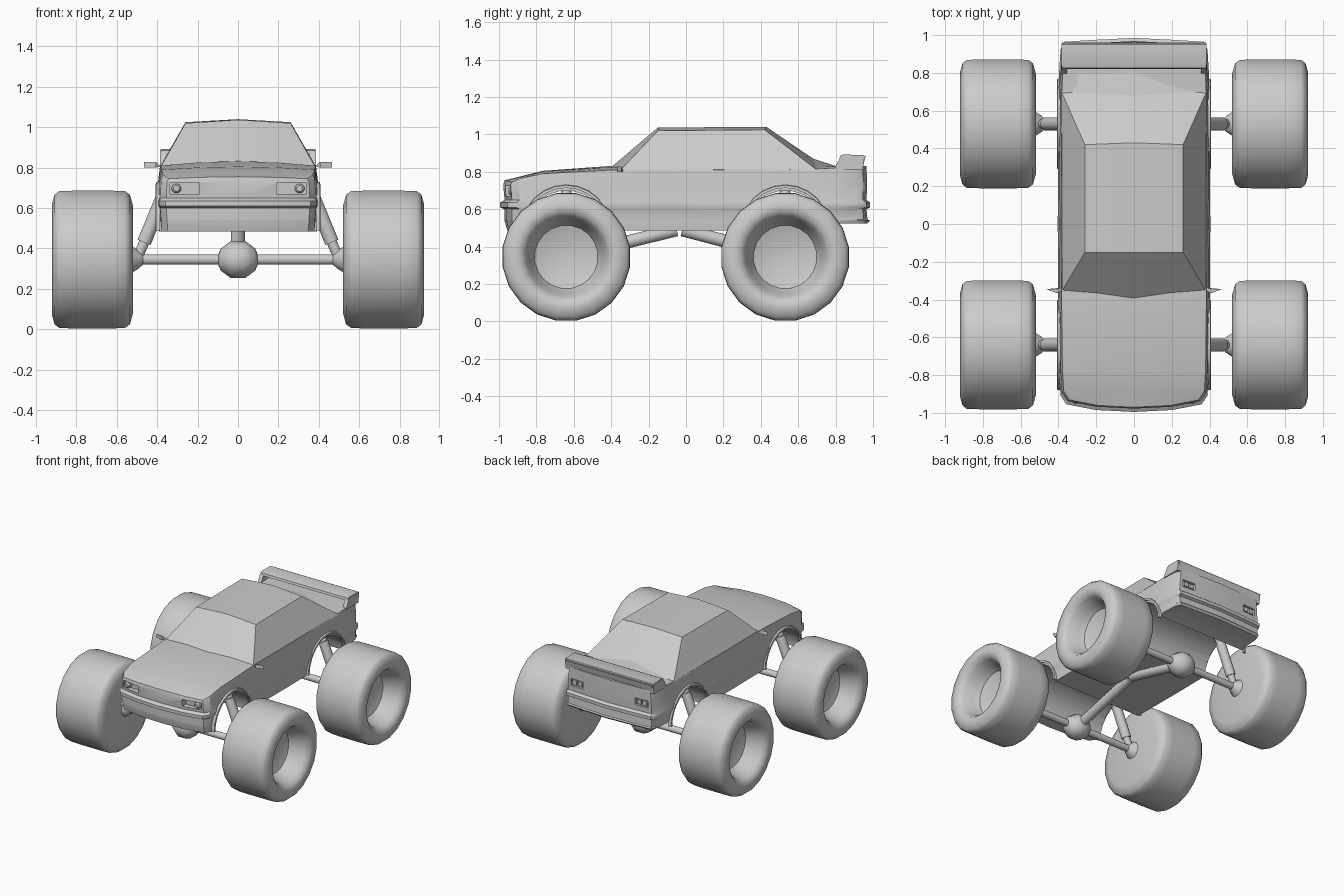
import bpy, bmesh, math
from mathutils import Vector

if "Cube" in bpy.data.objects:
    bpy.data.objects.remove(bpy.data.objects["Cube"])

def smooth(ob, angle):
    bpy.ops.object.select_all(action='DESELECT')
    ob.select_set(True)
    bpy.context.view_layer.objects.active = ob
    bpy.ops.object.shade_smooth_by_angle(angle=math.radians(angle))

def make(name, verts, faces, angle=35):
    me = bpy.data.meshes.new(name)
    me.from_pydata(verts, [], faces)
    bm = bmesh.new()
    bm.from_mesh(me)
    bmesh.ops.recalc_face_normals(bm, faces=bm.faces)
    bm.to_mesh(me)
    bm.free()
    ob = bpy.data.objects.new(name, me)
    bpy.context.collection.objects.link(ob)
    smooth(ob, angle)
    return ob

def prism(name, outline, x0, x1, angle=35):
    """Extrude a (y, z) outline along x."""
    n = len(outline)
    v = [(x, y, z) for x in (x0, x1) for y, z in outline]
    f = [(i, (i + 1) % n, n + (i + 1) % n, n + i) for i in range(n)]
    return make(name, v, f + [tuple(range(n)), tuple(range(n, 2 * n))], angle)

def box(name, x0, x1, y0, y1, z0, z1):
    return prism(name, [(y0, z0), (y1, z0), (y1, z1), (y0, z1)], x0, x1)

def lathe(name, profile, start, direction, n=12, angle=40):
    """Revolve (distance, radius) pairs around an axis; ends are capped."""
    q = Vector(direction).to_track_quat('Z', 'Y')
    verts, faces = [], []
    for d, r in profile:
        for i in range(n):
            a = 2 * math.pi * (i + .5) / n
            verts.append(Vector(start) + q @ Vector((r * math.cos(a), r * math.sin(a), d)))
    for k in range(len(profile) - 1):
        for i in range(n):
            j = (i + 1) % n
            faces.append((k*n + i, k*n + j, k*n + n + j, k*n + n + i))
    faces += [tuple(range(n)), tuple(range(len(verts) - n, len(verts)))]
    return make(name, verts, faces, angle)

def rod(name, a, b, r0, r1=None, n=12):
    d = Vector(b) - Vector(a)
    return lathe(name, [(0, r0), (d.length, r1 or r0)], a, d, n)

def cut(ob, cutter):
    cutter.hide_render = True
    m = ob.modifiers.new('cut', 'BOOLEAN')
    m.operation, m.object, m.solver = 'DIFFERENCE', cutter, 'EXACT'
    bpy.ops.object.select_all(action='DESELECT')
    ob.select_set(True)
    bpy.context.view_layer.objects.active = ob
    bpy.ops.object.modifier_apply(modifier=m.name)
    bpy.data.objects.remove(cutter)

AXLES = {'front': -.64, 'rear': .53}
HUB_Z = .345

# Lower body: half plan outline (x, y, top edge z, crown height), stacked in rings
OUT = [(0, -.985, .755, 0), (.2, -.975, .752, 0), (.355, -.945, .745, 0), (.385, -.90, .765, .01),
       (.393, -.78, .79, .015), (.397, -.40, .81, .022), (.40, 0, .81, .02), (.397, .4, .812, .02),
       (.395, .70, .815, .015), (.393, .80, .82, .01), (.385, .93, .83, .003), (.365, .97, .83, 0),
       (.2, .98, .83, 0), (0, .99, .83, 0)]
# z, width scale, front scale, rear scale
RINGS = [(.485, .98, .97, .98), (.54, .99, .985, .995), (.545, .99, .985, .98), (.60, 1, .985, .975),
         (.61, 1.01, 1.01, .995), (.635, 1.01, 1.01, .995), (.65, 1, .985, .975),
         (.73, .99, .992, .978), (None, .965, .985, .975)]
H = len(OUT)
N = 2 * H - 2
verts, faces = [], []
for z, w, sf, sr in RINGS:
    for i in range(N):
        x, y, top, _ = OUT[min(i, N - i)]
        lift = .04 if y > .75 and z and z < .5 else 0
        verts.append(((1 if i < H else -1) * x * w, y * (sf if y < 0 else sr),
                      top if z is None else z + lift))
for k in range(len(RINGS) - 1):
    for i in range(N):
        j = (i + 1) % N
        faces.append((k*N + i, k*N + j, k*N + N + j, k*N + N + i))
for base, crown in ((0, 0), ((len(RINGS) - 1) * N, 1)):      # flat floor, crowned top
    rows = []
    for i in range(2, H - 2):
        mid = []
        if i == 2:
            mid = [base + 1, base, base + N - 1]
        elif i == H - 3:
            mid = [base + H - 2, base + H - 1, base + H]
        else:
            x, y, z = verts[base + i]
            for f in (.5, 0, -.5):
                mid.append(len(verts))
                verts.append((x * f, y, z + crown * OUT[i][3] * (1 - f * f)))
        rows.append([base + i] + mid + [base + N - i])
    for a, b in zip(rows, rows[1:]):
        faces += [(a[c], a[c+1], b[c+1], b[c]) for c in range(4)]
body = make('body', verts, faces, 30)

# Wheel arches, lamp recesses
for y in AXLES.values():
    cut(body, lathe('arch_cutter', [(0, .225), (1.2, .225)], (-.6, y, .475), (1, 0, 0), 20))
for s in (-1, 1):
    cut(body, box('lamp_cutter', *sorted((s * .19, s * .34)), -1.1, -.915, .67, .725))
    cut(body, box('lamp_cutter', *sorted((s * .225, s * .335)), .935, 1.1, .69, .745))
smooth(body, 30)

# Cabin: faceted greenhouse with a slightly ridged roof
rows = [[(.385, -.36, .80), (0, -.40, .825)], [(.26, -.15, 1.02), (0, -.15, 1.037)],
        [(.26, .42, 1.025), (0, .43, 1.04)], [(.384, .70, .81), (0, .68, .87)],
        [(.35, .82, .815), (0, .82, .825)]]
verts = [p for (x, y, z), c in rows for p in ((x, y, z), c, (-x, y, z))]
faces = [(3*k + c, 3*k + c + 1, 3*k + c + 4, 3*k + c + 3) for k in range(4) for c in (0, 1)]
faces += [(0, 3, 6, 9), (2, 5, 8, 11), (0, 9, 12, 13, 14, 11, 2, 1)]
make('cabin', verts, faces, 12)

# Spoiler: hollow wing with rear wall and swept end plates
prism('spoiler_top', [(.82, .868), (.825, .886), (.84, .892), (.95, .89), (.962, .88), (.95, .865)], -.38, .38)
prism('spoiler_rear_wall', [(.925, .82), (.945, .82), (.96, .885), (.935, .885)], -.37, .37)
for s in (-1, 1):
    prism('spoiler_end_plate', [(.79, .81), (.82, .868), (.84, .89), (.955, .888), (.945, .81)], s * .355, s * .385)

for s in (-1, 1):
    # Lamps
    lathe('headlight', [(0, .024), (.03, .024), (.04, .015)], (s * .305, -.91, .697), (0, -1, 0), 12)
    for x in (.255, .305):
        box('taillight', s * x - .018, s * x + .018, .93, .95, .70, .735)
    # Door mirrors
    make('mirror', [(s * .38, -.35, .805), (s * .41, -.365, .80), (s * .465, -.345, .80),
                    (s * .38, -.335, .805), (s * .41, -.345, .825), (s * .405, -.365, .828),
                    (s * .465, -.345, .828), (s * .41, -.34, .80)],
         [(0, 1, 5), (1, 2, 6, 5), (0, 3, 7, 1), (1, 7, 2), (3, 4, 6, 2, 7), (0, 5, 4, 3), (5, 6, 4)], 20)

TYRE = [(.52, .01), (.52, .27), (.535, .325), (.56, .343), (.62, .345), (.82, .345), (.885, .343),
        (.908, .325), (.922, .275), (.915, .24), (.885, .215), (.82, .195), (.77, .17), (.75, .11), (.745, .01)]
for end, y in AXLES.items():
    # Axle, differential and centre link
    rod(end + '_axle', (-.5, y, HUB_Z), (.5, y, HUB_Z), .026)
    lathe(end + '_differential', [(-.1, .02), (-.085, .055), (-.035, .092), (.035, .092), (.085, .055), (.1, .02)],
          (0, y, HUB_Z), (1, 0, 0), 10)
    inner = -.05 if y < 0 else -.02
    rod(end + '_centre_link', (0, y, HUB_Z), (0, inner, .49), .036)
    for s in (-1, 1):
        # Wheel, hub and shock absorber
        lathe(end + '_wheel', TYRE, (0, y, HUB_Z), (s, 0, 0), 20, 45)
        lathe(end + '_hub', [(.47, .026), (.49, .045), (.525, .068)], (0, y, HUB_Z), (s, 0, 0))
        rod(end + '_shock_lower', (s * .495, y, .36), (s * .43, y, .51), .026)
        rod(end + '_shock_upper', (s * .465, y, .43), (s * .37, y, .66), .036)
        rod(end + '_shock_mount', (s * .37, y, .66), (s * .30, y, .78), .03)
        # Arch flare: half ring around the opening
        n, v, f = 12, [], []
        for i in range(n + 1):
            a = math.pi * i / n
            for r, x in ((.224, .385), (.224, .408), (.238, .406), (.242, .385)):
                v.append((s * x, y + r * math.cos(a), .49 + r * math.sin(a)))
        for i in range(n):
            f += [(4*i + c, 4*i + (c + 1) % 4, 4*i + 4 + (c + 1) % 4, 4*i + 4 + c) for c in range(4)]
        make(end + '_arch_flare', v, f + [(0, 1, 2, 3), (4*n, 4*n + 1, 4*n + 2, 4*n + 3)])
